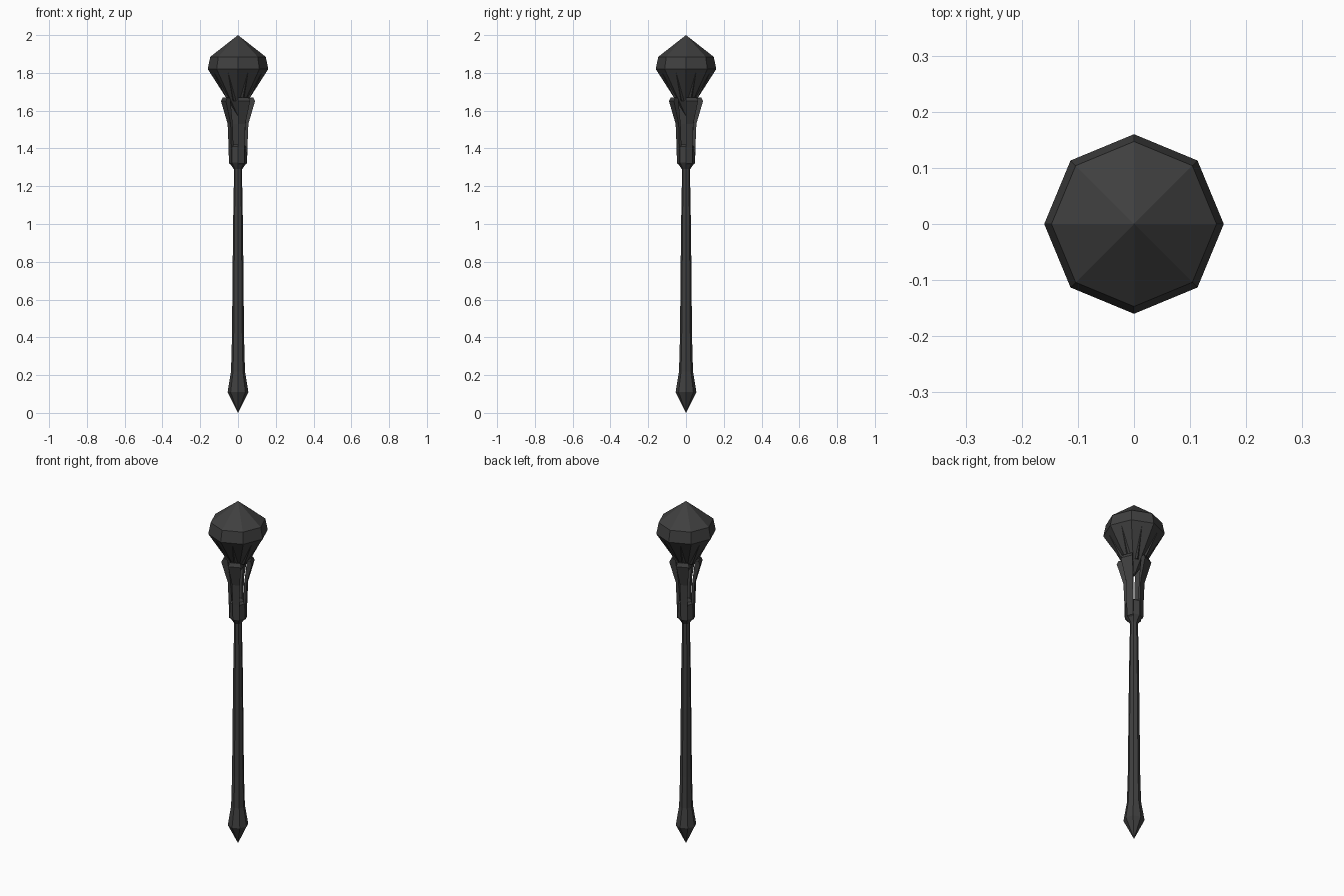
import bpy, bmesh
from math import cos, sin, radians, pi

cube = bpy.data.objects.get("Cube")
if cube:
    bpy.data.objects.remove(cube)

iron = bpy.data.materials.new("dark_iron")
iron.use_nodes = True
COLOUR = (0.05, 0.05, 0.05, 1)
iron.diffuse_color = COLOUR
iron.node_tree.nodes["Principled BSDF"].inputs["Base Color"].default_value = COLOUR


def polar(r, deg, z):
    return (r * cos(radians(deg)), r * sin(radians(deg)), z)


def finish(name, bm):
    bmesh.ops.recalc_face_normals(bm, faces=bm.faces)
    mesh = bpy.data.meshes.new(name)
    bm.to_mesh(mesh)
    bm.free()
    mesh.materials.append(iron)
    obj = bpy.data.objects.new(name, mesh)
    bpy.context.collection.objects.link(obj)
    return obj


def lathe(name, profile, sides=8):
    """Flat-sided solid of revolution from (radius, z) pairs."""
    bm = bmesh.new()
    rings = []
    for r, z in profile:
        n = 1 if r == 0 else sides
        rings.append([bm.verts.new(polar(r, 360 * i / sides, z)) for i in range(n)])
    for a, b in zip(rings, rings[1:]):
        for i in range(sides):
            j = (i + 1) % sides
            corners = [a[i % len(a)], a[j % len(a)], b[j % len(b)], b[i % len(b)]]
            bm.faces.new(list(dict.fromkeys(corners)))
    for ring in (rings[0], rings[-1]):
        if len(ring) > 1:
            bm.faces.new(ring)
    return finish(name, bm)


# Shaft with pointed pommel
lathe("shaft", [(0, 0), (0.055, 0.11), (0.037, 0.22), (0.032, 0.4), (0.029, 0.72),
                (0.026, 1.0), (0.022, 1.22), (0.022, 1.33)])

# Collar under the cage
lathe("collar", [(0.022, 1.29), (0.045, 1.325), (0.043, 1.41), (0.03, 1.42)])

# Faceted head
GIRDLE, GIRDLE_Z, POINT_Z = 0.16, 1.82, 1.57
lathe("head", [(0, POINT_Z), (GIRDLE, GIRDLE_Z), (0.147, 1.885), (0, 2.0)])

# Four prongs, each covering every other side of the octagon
PRONG = [(0.048, 1.32), (0.05, 1.41), (0.055, 1.53), (0.09, 1.65), (0.08, 1.67),
         (0.058, 1.665), (0.04, 1.53), (0.034, 1.41), (0.03, 1.31)]
for k in range(4):
    bm = bmesh.new()
    start = 90 * k
    sides = [[bm.verts.new(polar(r, a, z)) for r, z in PRONG] for a in (start, start + 45)]
    n = len(PRONG)
    for i in range(n):
        j = (i + 1) % n
        bm.faces.new([sides[0][i], sides[0][j], sides[1][j], sides[1][i]])
    for side in sides:
        bm.faces.new(side)
    finish("prong_%d" % (k + 1), bm)


# Ridged spikes lying on the underside of the head
def under_radius(z):
    return GIRDLE * cos(pi / 8) * (z - POINT_Z) / (GIRDLE_Z - POINT_Z)


for k in range(8):
    mid = 45 * k + 22.5
    bm = bmesh.new()
    spread = 18 if k % 2 == 0 else 12
    low, high = 1.65, 1.805
    left = bm.verts.new(polar(under_radius(low), mid - spread, low))
    right = bm.verts.new(polar(under_radius(low), mid + spread, low))
    ridge = bm.verts.new(polar(under_radius(low) + 0.012, mid, low))
    tip = bm.verts.new(polar(under_radius(high), mid, high))
    for face in ((left, ridge, tip), (ridge, right, tip), (left, right, ridge), (left, tip, right)):
        bm.faces.new(face)
    finish("head_spike_%d" % (k + 1), bm)
